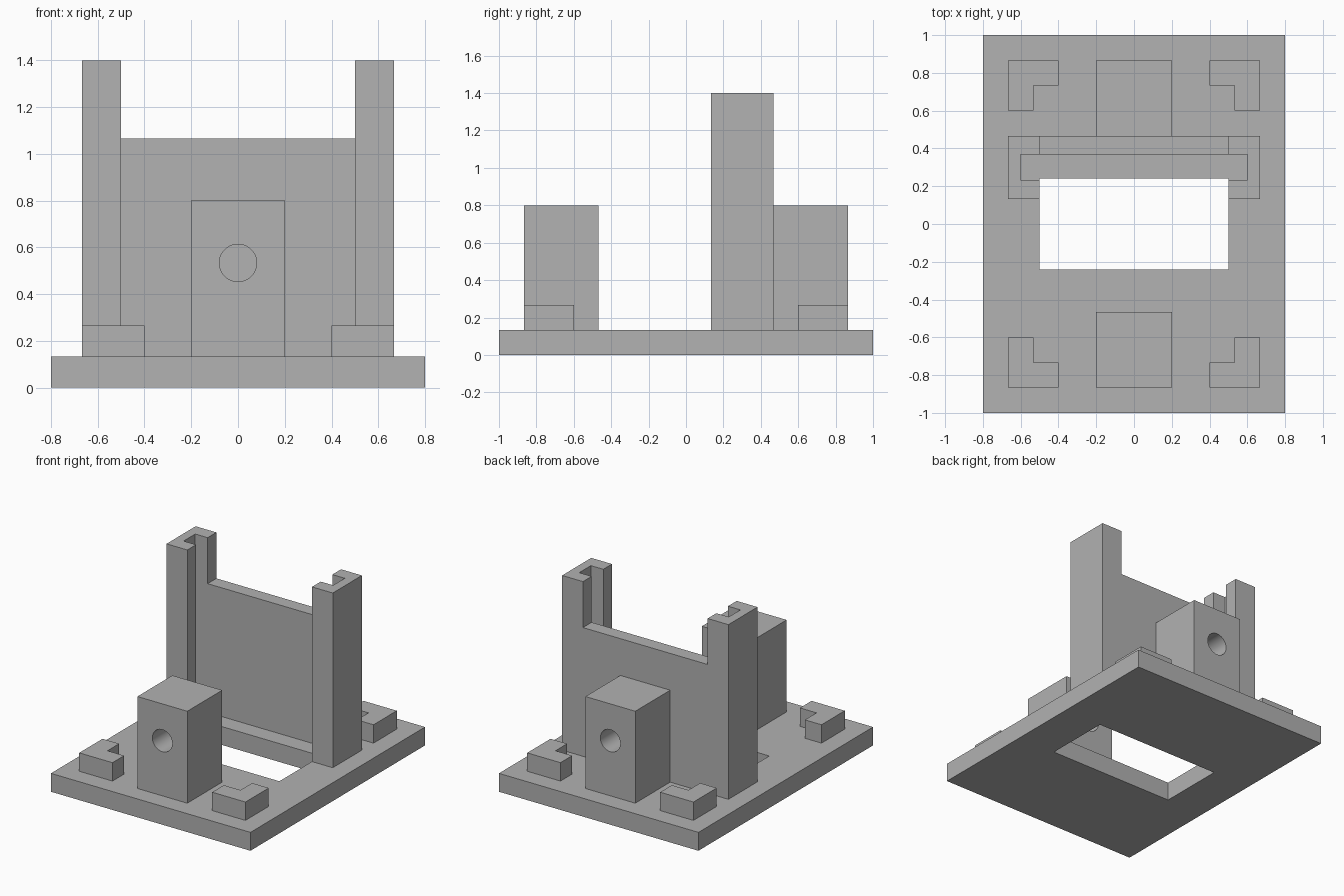
import bpy, bmesh, math
from mathutils import Matrix

U = 1 / 15          # design module
BASE_TOP = 2        # heights and profiles below are in modules

cube = bpy.data.objects.get("Cube")
if cube:
    bpy.data.objects.remove(cube, do_unlink=True)

grey = bpy.data.materials.new("plain grey")
grey.use_nodes = True
colour = (0.445, 0.445, 0.445, 1)
grey.diffuse_color = colour
grey.node_tree.nodes["Principled BSDF"].inputs["Base Color"].default_value = colour


def rect(x0, x1, y0, y1):
    return [(x0, y0), (x1, y0), (x1, y1), (x0, y1)]


def flip(points, sx, sy=1):
    return [(x * sx, y * sy) for x, y in points]


def prism(name, loops, low, high, upright=False):
    """Extrude an outline with optional holes along z, or along y if upright."""
    bm = bmesh.new()
    edges = []
    for loop in loops:
        verts = [bm.verts.new((x, y, 0)) for x, y in loop]
        edges += [bm.edges.new((a, b)) for a, b in zip(verts, verts[1:] + verts[:1])]
    bmesh.ops.triangle_fill(bm, edges=edges, use_beauty=True)
    top = bmesh.ops.extrude_face_region(bm, geom=bm.faces[:])["geom"]
    moved = [v for v in top if isinstance(v, bmesh.types.BMVert)]
    bmesh.ops.translate(bm, verts=moved, vec=(0, 0, high - low))
    bmesh.ops.translate(bm, verts=bm.verts, vec=(0, 0, low))
    if upright:
        # profile y becomes z, extrusion axis becomes y
        for v in bm.verts:
            v.co = (v.co.x, v.co.z, v.co.y)
    bmesh.ops.transform(bm, matrix=Matrix.Scale(U, 4), verts=bm.verts)
    bmesh.ops.recalc_face_normals(bm, faces=bm.faces)
    mesh = bpy.data.meshes.new(name)
    bm.to_mesh(mesh)
    bm.free()
    mesh.materials.append(grey)
    obj = bpy.data.objects.new(name, mesh)
    bpy.context.collection.objects.link(obj)
    return obj


# Base plate with rectangular window
prism("base_plate", [rect(-12, 12, -15, 15), rect(-7.5, 7.5, -3.6, 3.6)], 0, BASE_TOP)

# Back wall between the posts
prism("back_wall", [rect(-7.5, 7.5, 5.5, 7)], BASE_TOP, 16)

# Channel posts, slots facing each other
channel = [(7.5, 2), (10, 2), (10, 7), (7.5, 7), (7.5, 5.5), (9, 5.5), (9, 3.5), (7.5, 3.5)]
for side, s in (("left", 1), ("right", -1)):
    prism(f"{side}_post", [flip(channel, s)], BASE_TOP, 21)

# Bored blocks at the front and back
bore = [(1.2 * math.cos(a * math.tau / 48), 8 + 1.2 * math.sin(a * math.tau / 48))
        for a in range(48)]
for end, near, far in (("front", -13, -7), ("back", 7, 13)):
    block = prism(f"{end}_block", [rect(-3, 3, BASE_TOP, 12), bore], near, far, upright=True)
    bpy.ops.object.select_all(action="DESELECT")
    block.select_set(True)
    bpy.context.view_layer.objects.active = block
    bpy.ops.object.shade_smooth_by_angle(angle=math.radians(30))

# L-shaped corner stops
corner = [(6, 13), (10, 13), (10, 9), (8, 9), (8, 11), (6, 11)]
for side, sx in (("left", 1), ("right", -1)):
    for end, sy in (("front", -1), ("back", 1)):
        prism(f"{end}_{side}_corner_stop", [flip(corner, sx, sy)], BASE_TOP, 4)
